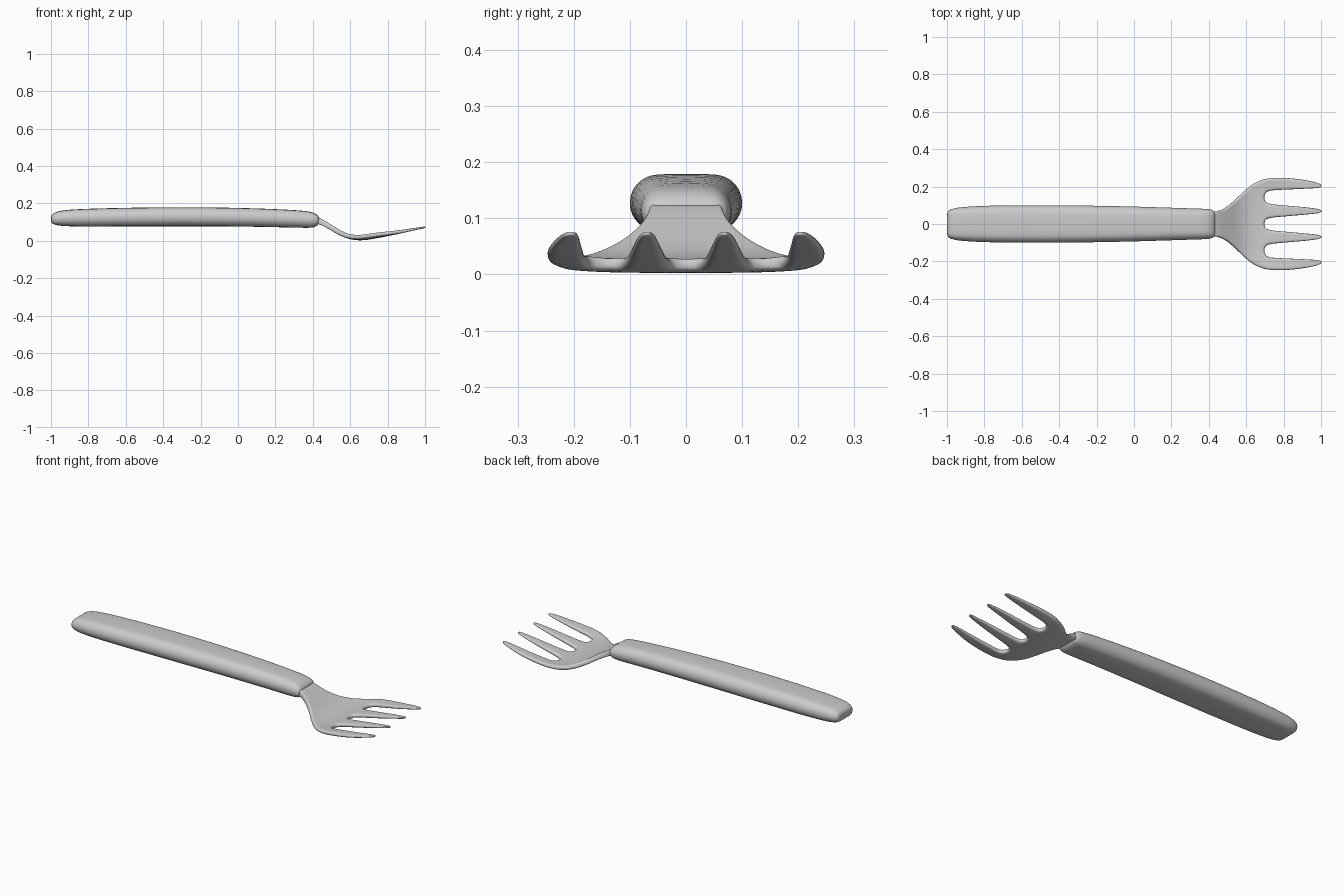
import bpy, bmesh, math

if "Cube" in bpy.data.objects:
    bpy.data.objects.remove(bpy.data.objects["Cube"])


def interp(x, pts):
    """Piecewise-linear lookup in (x, value) pairs."""
    if x <= pts[0][0]:
        return pts[0][1]
    for (a, u), (b, v) in zip(pts, pts[1:]):
        if x <= b:
            return u + (v - u) * (x - a) / (b - a)
    return pts[-1][1]


def make_object(name, bm):
    bmesh.ops.recalc_face_normals(bm, faces=bm.faces)
    for f in bm.faces:
        f.smooth = True
    me = bpy.data.meshes.new(name)
    bm.to_mesh(me)
    bm.free()
    ob = bpy.data.objects.new(name, me)
    bpy.context.collection.objects.link(ob)
    return ob


# Handle: stadium-shaped sections (x, half width, bottom z, top z)
stations = [(-1.0, .058, .100, .130), (-.995, .07, .093, .141), (-.98, .08, .086, .152),
            (-.95, .088, .080, .161), (-.9, .093, .077, .167), (-.8, .099, .076, .172),
            (-.6, .102, .077, .177), (-.3, .101, .078, .181), (0, .095, .077, .177),
            (.2, .088, .073, .170), (.33, .084, .070, .163), (.385, .082, .069, .157),
            (.41, .079, .073, .149), (.425, .073, .081, .138), (.435, .066, .092, .127)]
bm = bmesh.new()
rings = []
for x, w, z0, z1 in stations:
    r, zc = (z1 - z0) / 2, (z0 + z1) / 2
    ring = []
    for side in (1, -1):
        for i in range(9):
            a = math.pi * i / 8 - math.pi / 2
            ring.append(bm.verts.new((x, side * (w - r + r * math.cos(a)),
                                      zc + side * r * math.sin(a))))
    rings.append(ring)
for p, q in zip(rings, rings[1:]):
    for i in range(len(p)):
        j = (i + 1) % len(p)
        bm.faces.new((p[i], p[j], q[j], q[i]))
bm.faces.new(rings[0])
bm.faces.new(rings[-1])
handle = make_object("handle", bm)
sub = handle.modifiers.new("smooth", 'SUBSURF')
sub.levels = sub.render_levels = 1

# Head: a curved sheet made of four strips that share edges in the palm
SLOT = .695                                        # where the slots begin
rows = [.41, .43, .46, .5, .54, .58, .62, .66, SLOT, .702, .715, .74, .78, .83, .88,
        .93, .97, .99, 1.002]
outer = [(.41, .064), (.43, .066), (.46, .071), (.5, .092), (.54, .127), (.58, .169),
         (.62, .205), (.66, .229), (.7, .242), (.74, .247), (.78, .248), (.83, .246),
         (.88, .241), (.93, .233), (.97, .224), (.99, .218), (1.002, .208)]
outer_in = [(SLOT, .142), (.702, .165), (.715, .174), (.74, .180), (.83, .184),
            (.93, .189), (.97, .191), (.99, .194), (1.002, .198)]
inner_out = [(SLOT, .142), (.702, .120), (.715, .112), (.74, .106), (.83, .098),
             (.93, .089), (.97, .083), (.99, .079), (1.002, .073)]
inner_in = [(SLOT, 0), (.702, .020), (.715, .028), (.74, .034), (.83, .042),
            (.93, .051), (.97, .055), (.99, .059), (1.002, .064)]
height = [(.41, .112), (.43, .108), (.46, .093), (.5, .070), (.54, .045), (.58, .026),
          (.62, .016), (.66, .014), (.7, .018), (.74, .025), (.83, .041), (.93, .060),
          (1.002, .073)]
thick = [(.41, .034), (.5, .026), (.66, .024), (.78, .022), (.9, .016), (1.002, .008)]


def strip_edges(x, inner):
    o = interp(x, outer)
    if x <= SLOT:
        split = o * .142 / .2407
        return (0, split) if inner else (split, o)
    if inner:
        return interp(x, inner_in), interp(x, inner_out)
    return interp(x, outer_in), o


bm = bmesh.new()
for side in (1, -1):
    for inner in (True, False):
        grid = []
        for x in rows:
            a, b = strip_edges(x, inner)
            line = []
            for k in range(4):
                y = a + (b - a) * k / 3
                curl = .012 * (y / .245) ** 4 * max(0, 1 - abs(x - .68) / .2)
                line.append(bm.verts.new((x, side * y, interp(x, height) + curl)))
            grid.append(line)
        for p, q in zip(grid, grid[1:]):
            for k in range(3):
                bm.faces.new((p[k], p[k + 1], q[k + 1], q[k]))
bmesh.ops.remove_doubles(bm, verts=bm.verts, dist=.0005)
head = make_object("fork_head", bm)
group = head.vertex_groups.new(name="thickness")
for v in head.data.vertices:
    group.add([v.index], interp(v.co.x, thick) / .034, 'REPLACE')
solid = head.modifiers.new("thickness", 'SOLIDIFY')
solid.thickness, solid.offset = .034, 0
solid.vertex_group = "thickness"
sub = head.modifiers.new("smooth", 'SUBSURF')
sub.levels = sub.render_levels = 2
